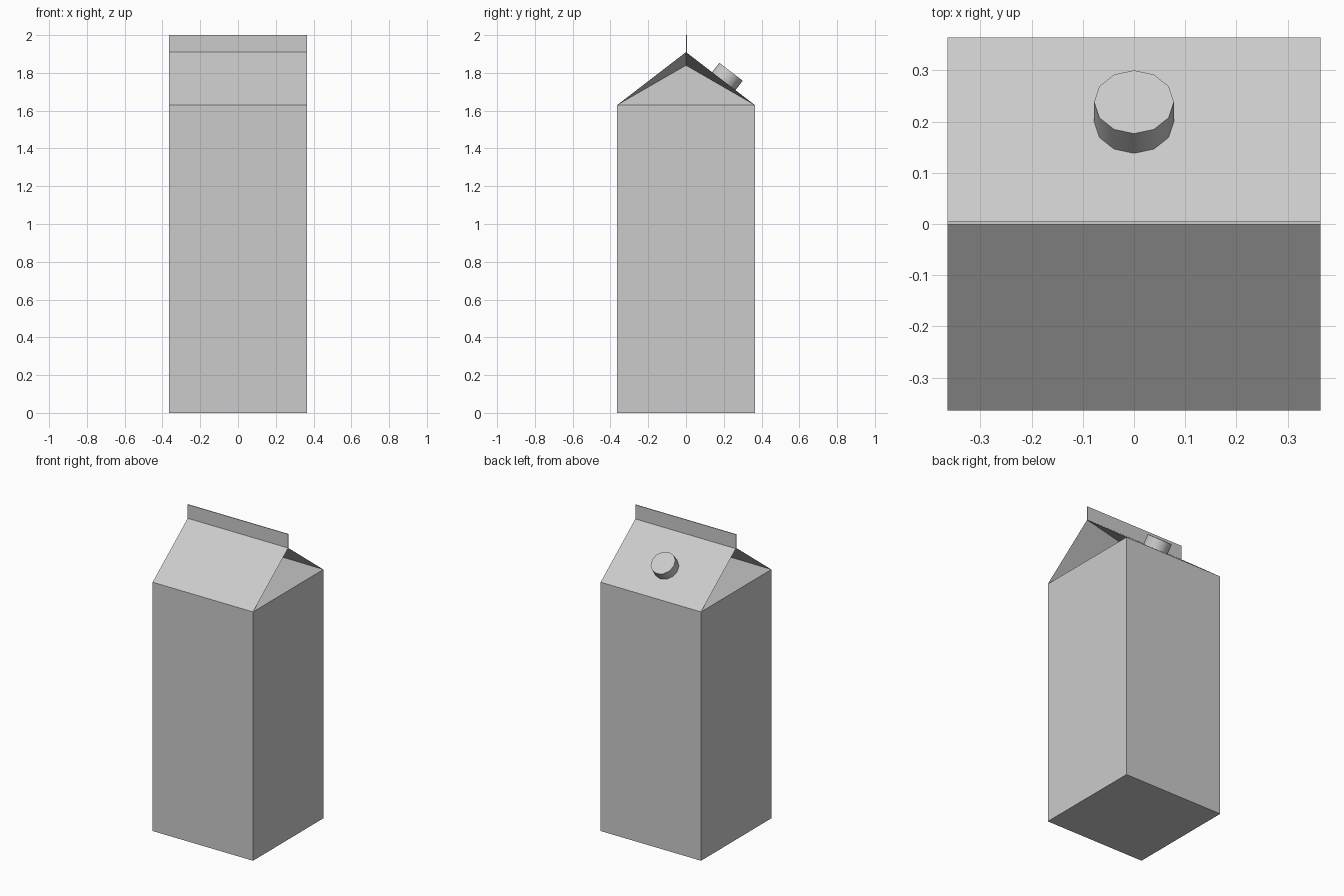
import bpy, bmesh, math
from mathutils import Vector, Matrix

if "Cube" in bpy.data.objects:
    bpy.data.objects.remove(bpy.data.objects["Cube"])

W = 0.364        # half width of the carton
SHOULDER = 1.63  # top of the walls
RIDGE = 1.91     # roof ridge
TUCK = (0.30, 1.84)  # inward depth and height of the folded gable tip


def finish(bm, name):
    bmesh.ops.recalc_face_normals(bm, faces=bm.faces[:])
    me = bpy.data.meshes.new(name)
    bm.to_mesh(me)
    bm.free()
    ob = bpy.data.objects.new(name, me)
    bpy.context.collection.objects.link(ob)
    return ob


# carton: square body, sloped roof and tucked-in gable ends
bm = bmesh.new()
corners = [(-W, -W), (W, -W), (W, W), (-W, W)]
low = [bm.verts.new((x, y, 0)) for x, y in corners]
top = [bm.verts.new((x, y, SHOULDER)) for x, y in corners]
ridge = {s: bm.verts.new((s * W, 0, RIDGE)) for s in (-1, 1)}
tuck = {s: bm.verts.new((s * (W - TUCK[0]), 0, TUCK[1])) for s in (-1, 1)}
bm.faces.new(low[::-1])
for i in range(4):
    j = (i + 1) % 4
    bm.faces.new((low[i], low[j], top[j], top[i]))
bm.faces.new((top[0], top[1], ridge[1], ridge[-1]))
bm.faces.new((top[2], top[3], ridge[-1], ridge[1]))
for s, a, b in ((1, top[1], top[2]), (-1, top[3], top[0])):
    bm.faces.new((a, b, tuck[s]))
    bm.faces.new((b, ridge[s], tuck[s]))
    bm.faces.new((ridge[s], a, tuck[s]))
finish(bm, "carton_body")

# sealed fin standing on the ridge
bm = bmesh.new()
bmesh.ops.create_cube(bm, size=1)
bmesh.ops.scale(bm, vec=(2 * W, 0.005, 2.0 - RIDGE + 0.003), verts=bm.verts)
bmesh.ops.translate(bm, vec=(0, 0.002, (2.0 + RIDGE - 0.003) / 2), verts=bm.verts)
finish(bm, "top_seal")

# twelve-sided screw cap on the back roof slope
normal = Vector((0, RIDGE - SHOULDER, W)).normalized()
tilt = math.atan2(normal.y, normal.z)
y = 0.2
base = Vector((0, y, RIDGE - (RIDGE - SHOULDER) * y / W))
bm = bmesh.new()
bmesh.ops.create_cone(bm, cap_ends=True, segments=12, radius1=0.078,
                      radius2=0.078, depth=0.068)
bm.transform(Matrix.Translation(base + normal * 0.029) @ Matrix.Rotation(-tilt, 4, 'X'))
cap = finish(bm, "screw_cap")
bpy.context.view_layer.objects.active = cap
cap.select_set(True)
bpy.ops.object.shade_smooth_by_angle(angle=math.radians(35))
